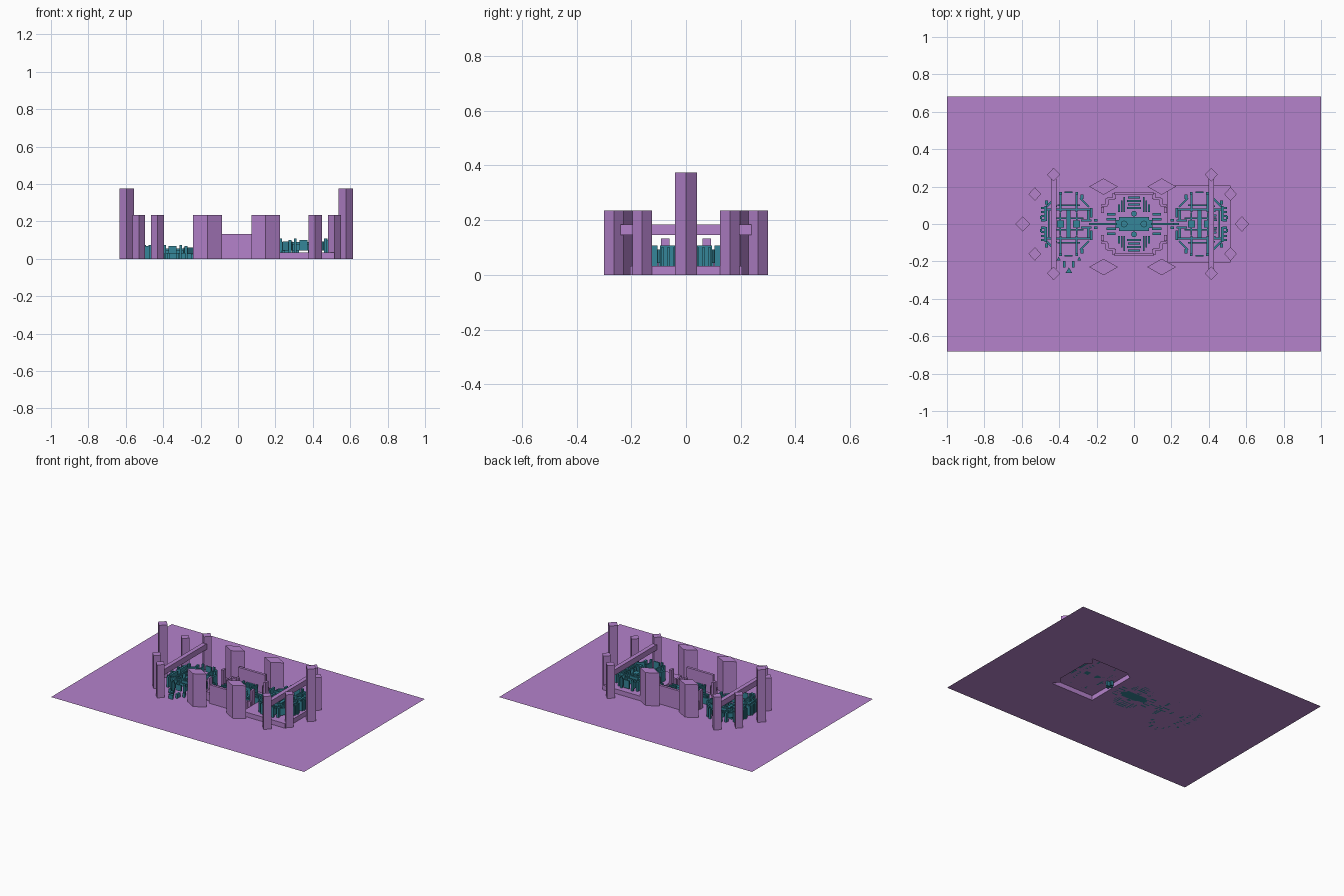
import bpy, bmesh, math
from mathutils import Matrix, Vector


def material(name, rgb):
    m = bpy.data.materials.new(name)
    m.diffuse_color = (*rgb, 1)
    return m


PURPLE = material("orchid purple", (0.46, 0.225, 0.60))
TEAL = material("deep teal", (0.035, 0.24, 0.32))


def finish(name, bm, mat):
    me = bpy.data.meshes.new(name)
    bm.to_mesh(me)
    bm.free()
    me.materials.append(mat)
    ob = bpy.data.objects.new(name, me)
    bpy.context.collection.objects.link(ob)
    return ob


def box(bm, x, y, w, d, z0, z1, rot=0):
    m = (Matrix.Translation((x, y, (z0 + z1) / 2)) @ Matrix.Rotation(rot, 4, 'Z')
         @ Matrix.Diagonal((w, d, z1 - z0, 1)))
    bmesh.ops.create_cube(bm, size=1, matrix=m)


def prism(bm, pts, z0, z1):
    """Extrude a plan outline between two heights."""
    f = bm.faces.new([bm.verts.new((x, y, z0)) for x, y in pts])
    bm.normal_update()
    if f.normal.z > 0:
        f.normal_flip()
    up = bmesh.ops.extrude_face_region(bm, geom=[f], use_keep_orig=True)
    vs = [g for g in up["geom"] if isinstance(g, bmesh.types.BMVert)]
    bmesh.ops.translate(bm, verts=vs, vec=(0, 0, z1 - z0))
    bmesh.ops.recalc_face_normals(bm, faces=bm.faces)


# Ground sheet with one raised, open-bottomed terrace
PLAT = 0.033
bm = bmesh.new()
xs, ys = (-1, 0.18, 0.517, 1), (-0.682, -0.205, 0.205, 0.682)
v = [[bm.verts.new((x, y, 0)) for y in ys] for x in xs]
for i in range(3):
    for j in range(3):
        if (i, j) != (1, 1):
            bm.faces.new((v[i][j], v[i + 1][j], v[i + 1][j + 1], v[i][j + 1]))
rim = [v[1][1], v[2][1], v[2][2], v[1][2]]
top = [bm.verts.new((p.co.x, p.co.y, PLAT)) for p in rim]
bm.faces.new(top)
for k in range(4):
    n = (k + 1) % 4
    bm.faces.new((rim[k], rim[n], top[n], top[k]))
finish("ground_and_terrace", bm, PURPLE)

# Diamond pillars: x, y, half width, half depth, height
def pillar(name, x, y, rx, ry, h):
    bm = bmesh.new()
    prism(bm, [(x - rx, y), (x, y - ry), (x + rx, y), (x, y + ry)], 0, h)
    finish(name, bm, PURPLE)

for x in (-0.163, 0.148):
    pillar("hall_pillar", x, 0.2, 0.077, 0.044, 0.235)
    pillar("hall_pillar", x, -0.23, 0.077, 0.044, 0.235)
for s in (1, -1):
    for x in (-0.43, 0.413):
        pillar("beam_pillar", x, s * 0.264, 0.035, 0.036, 0.235)
    for x in (-0.53, 0.516):
        pillar("outer_pillar", x, s * 0.16, 0.034, 0.036, 0.235)
for x in (-0.595, 0.577):
    pillar("end_pillar", x, 0, 0.039, 0.041, 0.375)

# Cross beams between the pillars
for x in (-0.43, 0.413):
    bm = bmesh.new()
    box(bm, x, 0, 0.03, 0.48, 0.145, 0.185)
    finish("cross_beam", bm, PURPLE)

# Central hall: stepped low wall, tall front and back walls, gate stubs
bm = bmesh.new()
for sy in (1, -1):
    box(bm, 0, sy * 0.163, 0.21, 0.018, 0, 0.133)
    for sx in (1, -1):
        box(bm, sx * 0.105, sy * 0.15, 0.018, 0.03, 0, 0.06)
        box(bm, sx * 0.125, sy * 0.135, 0.04, 0.015, 0, 0.06)
        box(bm, sx * 0.145, sy * 0.118, 0.015, 0.035, 0, 0.06)
        box(bm, sx * 0.158, sy * 0.1, 0.03, 0.015, 0, 0.06)
        box(bm, sx * 0.168, sy * 0.076, 0.016, 0.032, 0, 0.133)
finish("hall_walls", bm, PURPLE)

# Hall furniture: dais, drums, stacked benches
bm = bmesh.new()
box(bm, 0, 0, 0.16, 0.075, 0, 0.03)
box(bm, 0, 0, 0.2, 0.045, 0, 0.026)
for sx in (1, -1):
    bmesh.ops.create_cone(bm, cap_ends=True, segments=12, radius1=0.018, radius2=0.018,
                          depth=0.07, matrix=Matrix.Translation((sx * 0.053, 0, 0.035)))
    bmesh.ops.create_cone(bm, cap_ends=True, segments=12, radius1=0.015, radius2=0.015,
                          depth=0.07, matrix=Matrix.Translation((0, sx * 0.055, 0.035)))
    for k in range(5):
        box(bm, sx * 0.122, (k - 2) * 0.026, 0.06 - 0.008 * abs(k - 2), 0.012, 0, 0.045)
    box(bm, sx * 0.185, 0, 0.09, 0.012, 0, 0.045)
    box(bm, sx * 0.205, 0.02, 0.02, 0.012, 0, 0.045)
    box(bm, sx * 0.205, -0.02, 0.02, 0.012, 0, 0.045)
    for k in range(4):
        y = sx * (0.085 + 0.019 * k)
        box(bm, 0, y, 0.075 - 0.01 * (k % 2), 0.011, 0, 0.05)
    for sy in (1, -1):
        for k in range(3):
            box(bm, sx * (0.052 + 0.014 * k), sy * (0.105 - 0.01 * k), 0.009,
                0.08 - 0.02 * k, 0, 0.055)
finish("hall_furniture", bm, TEAL)

# Side courts: one layout, mirrored; u points away from the hall
def court(name, sx, z, low, rise):
    bm = bmesh.new()

    def b(u, vv, w, d, z0, z1, rot=0):
        for s in ((1, -1) if vv else (1,)):
            box(bm, sx * (0.35 + u), s * vv, w, d, z + z0, z + z1, rot * sx * s)

    h = rise
    # long rails and end caps
    for u in (-0.043, 0.043):
        b(u, 0.115, 0.009, 0.1, low, h * 0.75)
        b(u, 0.165, 0.014, 0.014, 0, h)
        b(u, 0, 0.036, 0.036, 0, h * 0.6)
        b(u, 0.038, 0.008, 0.045, low, h * 0.6)
    b(0, 0.17, 0.045, 0.009, low, h * 0.9)
    # cross rails
    b(0, 0.078, 0.23, 0.012, low, h * 0.75)
    b(0, 0.1, 0.12, 0.008, low, h * 0.6)
    b(0.005, 0.03, 0.17, 0.008, low, h * 0.55)
    b(0, 0, 0.02, 0.15, low, h * 0.5)
    # outer screen wall, ribs and lookout posts
    b(0.122, 0.055, 0.014, 0.08, 0, h)
    b(0.105, 0, 0.009, 0.15, low, h * 0.7)
    for k in range(4):
        b(0.135, 0.02 + 0.022 * k, 0.022, 0.011, 0, h * 0.9)
        b(0.085 - 0.004 * k, 0.02 + 0.025 * k, 0.02, 0.01, 0, h * 0.7)
    b(0.147, 0.036, 0.012, 0.016, 0, h)
    # chamfered corners
    b(0.095, 0.115, 0.07, 0.01, low, h * 0.8, -math.pi / 4)
    b(-0.085, 0.115, 0.065, 0.01, low, h * 0.8, math.pi / 4)
    b(0.072, 0.145, 0.014, 0.025, 0, h * 0.9)
    b(-0.072, 0.145, 0.014, 0.025, 0, h * 0.9)
    b(0.118, 0.115, 0.016, 0.022, 0, h)
    # hall-side wall
    b(-0.122, 0.06, 0.012, 0.05, 0, h)
    b(-0.105, 0.05, 0.012, 0.06, 0, h * 0.6)
    b(-0.095, 0.018, 0.055, 0.01, 0, h * 0.55)
    b(-0.125, 0, 0.03, 0.012, 0, h * 0.6)
    finish(name, bm, TEAL)

court("left_court", -1, 0, 0.025, 0.075)
court("right_court", 1, PLAT, 0.01, 0.075)

# Small forecourt blocks and arrow marker at the left court
bm = bmesh.new()
for s in (1, -1):
    box(bm, -0.348 + s * 0.024, -0.216, 0.014, 0.034, 0, 0.03)
    prism(bm, [(-0.348 + s * 0.055 - 0.011, -0.195), (-0.348 + s * 0.055 + 0.011, -0.195),
               (-0.348 + s * 0.055, -0.175)], 0, 0.03)
prism(bm, [(-0.366, -0.262), (-0.33, -0.262), (-0.348, -0.232)], 0, 0.03)
finish("forecourt_markers", bm, TEAL)
